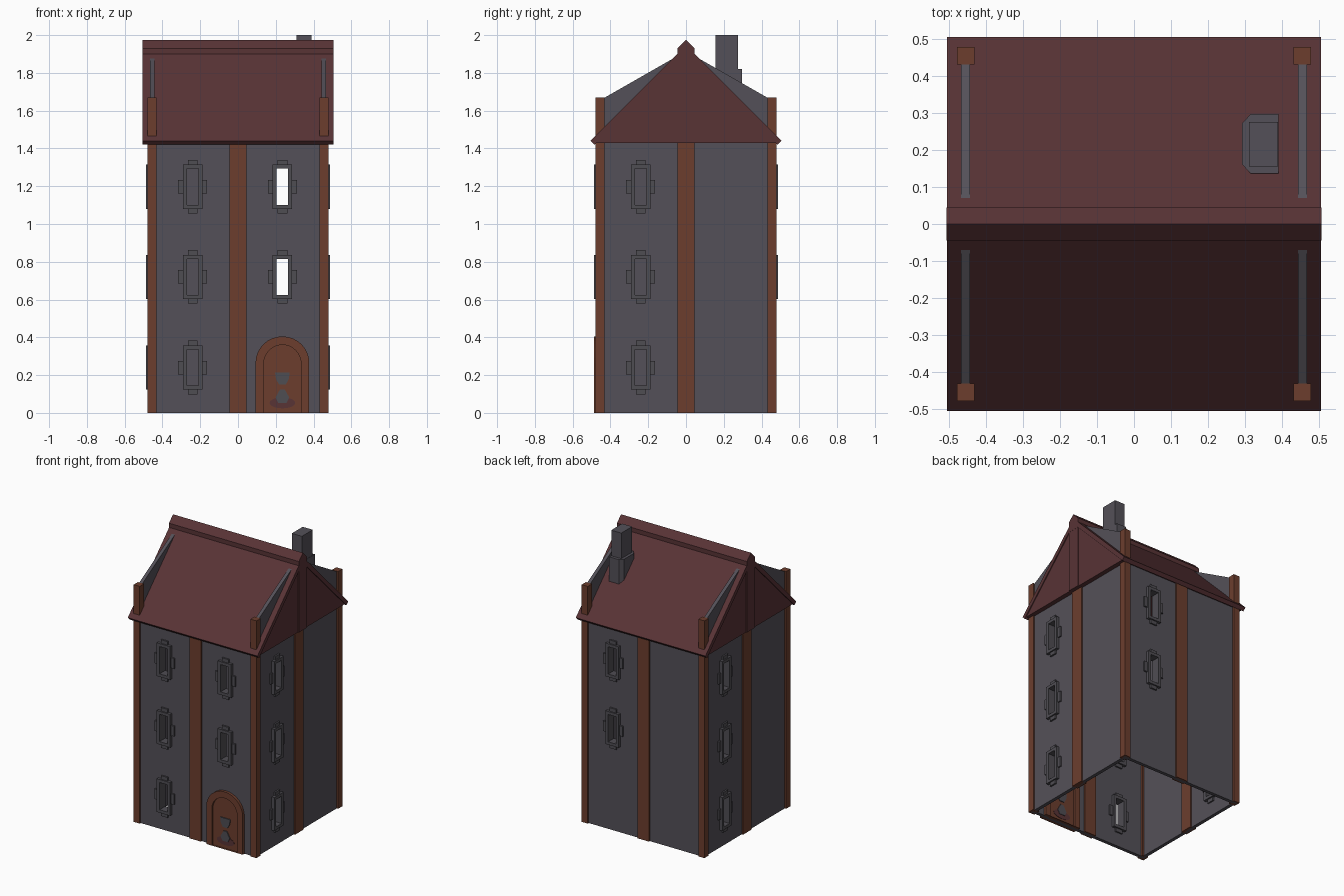
import bpy, bmesh, math
from mathutils import Matrix

if "Cube" in bpy.data.objects:
    bpy.data.objects.remove(bpy.data.objects["Cube"])


def material(name, col):
    m = bpy.data.materials.new(name)
    m.diffuse_color = (*col, 1)
    m.use_nodes = True
    m.node_tree.nodes["Principled BSDF"].inputs["Base Color"].default_value = m.diffuse_color
    return m


STONE = material("grey_stone", (0.088, 0.081, 0.098))
TRIM = material("grey_trim", (0.078, 0.074, 0.086))
WOOD = material("brown_timber", (0.150, 0.048, 0.027))
ROOF = material("red_tiles", (0.098, 0.033, 0.036))
AXES = {
    'x': Matrix(((0, 0, 1, 0), (1, 0, 0, 0), (0, 1, 0, 0), (0, 0, 0, 1))),
    'y': Matrix(((1, 0, 0, 0), (0, 0, -1, 0), (0, 1, 0, 0), (0, 0, 0, 1))),
    'z': Matrix.Identity(4),
}


def prism(name, loops, axis, a, b, mat):
    """Extrude a profile (first loop outer, the rest holes) from a to b along an axis."""
    cu = bpy.data.curves.new(name, 'CURVE')
    cu.dimensions, cu.fill_mode, cu.extrude = '2D', 'BOTH', abs(b - a) / 2
    for pts in loops:
        s = cu.splines.new('POLY')
        s.points.add(len(pts) - 1)
        for p, (u, v) in zip(s.points, pts):
            p.co = (u, v, 0, 1)
        s.use_cyclic_u = True
    tmp = bpy.data.objects.new(name + "_curve", cu)
    bpy.context.collection.objects.link(tmp)
    dg = bpy.context.evaluated_depsgraph_get()
    me = bpy.data.meshes.new_from_object(tmp.evaluated_get(dg))
    bpy.data.objects.remove(tmp)
    c = (a + b) / 2
    move = Matrix.Translation({'x': (c, 0, 0), 'y': (0, c, 0), 'z': (0, 0, c)}[axis])
    me.transform(move @ AXES[axis])
    bm = bmesh.new()
    bm.from_mesh(me)
    bmesh.ops.remove_doubles(bm, verts=bm.verts, dist=1e-5)
    bmesh.ops.recalc_face_normals(bm, faces=bm.faces)
    for f in bm.faces:
        f.smooth = False
        f.material_index = 0
    bm.to_mesh(me)
    bm.free()
    me.materials.clear()
    me.materials.append(mat)
    ob = bpy.data.objects.new(name, me)
    bpy.context.collection.objects.link(ob)
    return ob


def rect(u0, u1, v0, v1):
    return [(u0, v0), (u1, v0), (u1, v1), (u0, v1)]


def box(name, x, y, z, mat):
    return prism(name, [rect(*x, *y)], 'z', *z, mat)


def mirrored(pts):
    """Complete a half profile (u >= 0, listed bottom to top) on the other side."""
    return pts + [(-u, v) for u, v in reversed(pts) if abs(u) > 1e-6]


OUT, INN = 0.467, 0.443          # wall faces
EAVE = 1.43
LEVELS = (0.24, 0.72, 1.197)

# Walls with window openings, and windows: axis, side, position, storeys
walls = [('front', 'y', -1, [(-0.24, z) for z in LEVELS] + [(0.235, z) for z in LEVELS[1:]]),
         ('back', 'y', 1, [(0.235, z) for z in LEVELS[1:]]),
         ('right', 'x', 1, [(-0.24, z) for z in LEVELS]),
         ('left', 'x', -1, [(0.24, z) for z in LEVELS])]
for side, axis, s, wins in walls:
    if axis == 'y':
        outline = rect(-OUT, OUT, 0, EAVE + 0.01)
    else:  # end walls rise above the roof as parapets
        outline = mirrored([(0.455, 0), (0.455, 1.655), (0, 1.915)])
    holes = [rect(u - 0.031, u + 0.031, z - 0.097, z + 0.097) for u, z in wins]
    prism(side + "_wall", [outline] + holes, axis, s * INN, s * OUT, STONE)
    for i, (u, z) in enumerate(wins):
        n = f"{side}_window_{i + 1}"
        prism(n + "_frame", [rect(u - 0.052, u + 0.052, z - 0.117, z + 0.117),
                             rect(u - 0.03, u + 0.03, z - 0.096, z + 0.096)],
              axis, s * 0.423, s * 0.487, TRIM)
        for k in (-1, 1):
            prism(n + "_side_block", [rect(*sorted((u + k * 0.05, u + k * 0.077)), z - 0.036, z + 0.036)],
                  axis, s * 0.433, s * 0.478, TRIM)
            prism(n + "_end_block", [rect(u - 0.026, u + 0.026, *sorted((z + k * 0.115, z + k * 0.142)))],
                  axis, s * 0.433, s * 0.478, TRIM)
    # Middle timber of each wall
    prism(side + "_middle_post", [rect(-0.045, 0.045, 0, EAVE)], axis, s * 0.432, s * 0.477, WOOD)

# Corner posts
for sx in (-1, 1):
    for sy in (-1, 1):
        box("corner_post", sorted((sx * 0.431, sx * 0.478)), sorted((sy * 0.431, sy * 0.478)),
            (0, 1.67), WOOD)

# Roof slopes, attic, gable timbers and ridge
for s in (-1, 1):
    prism("roof_slope", [[(0, 1.945), (s * 0.505, 1.44), (s * 0.485, 1.42), (0, 1.905)]],
          'x', -0.505, 0.505, ROOF)
    prism("gable_timber", [rect(-0.045, 0.045, EAVE, 1.9)], 'x', s * 0.47, s * 0.505, ROOF)
prism("attic", [[(-0.476, EAVE), (0.476, EAVE), (0, 1.906)]], 'x', -0.499, 0.499, ROOF)
prism("ridge_cap", [mirrored([(0.045, 1.86), (0.045, 1.93), (0, 1.975)])], 'x', -0.506, 0.506, ROOF)

# Chimney
prism("chimney_base", [[(0.39, 0.136), (0.39, 0.297), (0.315, 0.297), (0.292, 0.272),
                        (0.292, 0.161), (0.315, 0.136)]], 'z', 1.6, 1.82, STONE)
box("chimney_stack", (0.311, 0.389), (0.155, 0.276), (1.7, 2.0), STONE)


# Door
def arch(r, spring, rise, cx=0.235, n=16):
    return [(cx - r, 0), (cx + r, 0)] + [
        (cx + r * math.cos(math.pi * i / n), spring + rise * math.sin(math.pi * i / n)) for i in range(n + 1)]


prism("door_frame", [arch(0.142, 0.265, 0.14), arch(0.099, 0.26, 0.1)], 'y', -0.425, -0.486, WOOD)
prism("door_panel", [arch(0.1, 0.26, 0.101)], 'y', -0.438, -0.472, WOOD)

# Door ornament: oval plate, lower and upper fitting, seen on both sides
CX = 0.235
oval = [(CX + 0.068 * math.cos(t * math.pi / 10), 0.053 + 0.029 * math.sin(t * math.pi / 10)) for t in range(20)]
prism("door_oval", [oval], 'y', -0.436, -0.475, ROOF)
prism("door_knob", [[(CX + u, v) for u, v in mirrored([(0.022, 0.053), (0.036, 0.082), (0.012, 0.125)])]],
      'y', -0.433, -0.479, TRIM)
prism("door_plate", [[(CX + u, v) for u, v in mirrored([(0.018, 0.15), (0.034, 0.18), (0.039, 0.215)])]],
      'y', -0.433, -0.479, TRIM)
